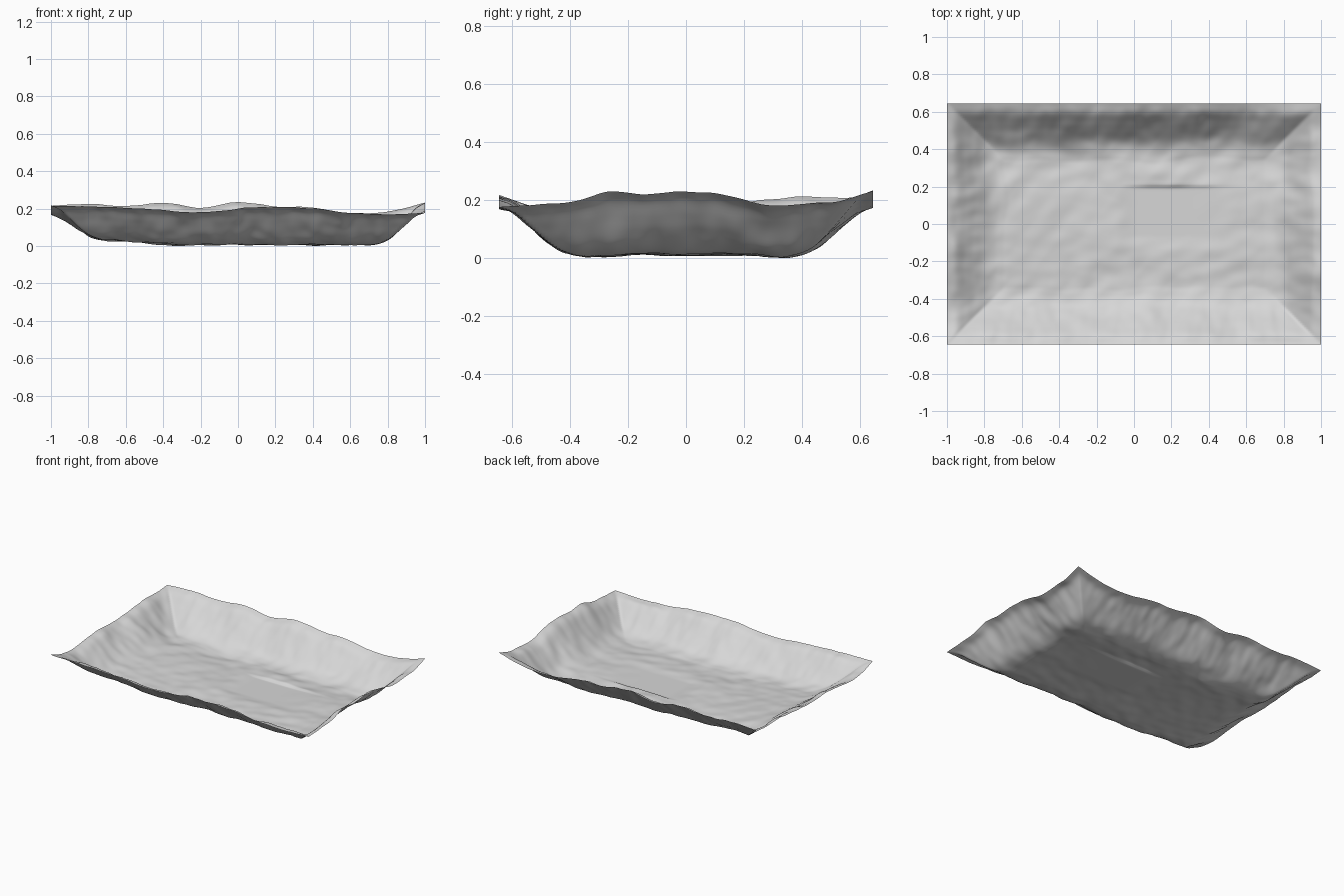
import bpy
import bmesh
from mathutils import Vector, noise

cube = bpy.data.objects.get("Cube")
if cube:
    bpy.data.objects.remove(cube, do_unlink=True)

HX, HY = 1.0, 0.645

# Wall height, as a share of the rim, at even steps of 0.05 in from the edge
WALL = [1.0, 0.88, 0.62, 0.36, 0.16, 0.05, 0.0]

# Wavy rim heights, left to right or front to back
FRONT = [.215, .212, .205, .192, .18, .2, .21, .2, .178, .17, .177]
BACK = [.215, .225, .215, .23, .205, .235, .212, .205, .178, .185, .232]
RIGHT = [.177, .185, .195, .23, .22, .23, .22, .188, .185, .195, .232]
LEFT = [.218, .178, .17, .18, .19, .19, .19, .2, .213, .208, .215]


def sample(values, t):
    """Smooth curve through evenly spaced values, with t from 0 to 1."""
    n = len(values) - 1
    p = min(max(t, 0), 1) * n
    i = min(int(p), n - 1)
    f = p - i
    a, b = values[i], values[i + 1]
    m0 = (b - values[i - 1]) / 2 if i > 0 else b - a
    m1 = (values[i + 2] - a) / 2 if i + 2 <= n else b - a
    return (a + m0 * f + (3 * (b - a) - 2 * m0 - m1) * f * f
            + (m0 + m1 - 2 * (b - a)) * f ** 3)


def smooth(a, b, v):
    t = min(max((v - a) / (b - a), 0), 1)
    return t * t * (3 - 2 * t)


def floor_height(x, y):
    """Crumpled floor, raised in the middle, with one flat sunken patch."""
    crumple = noise.noise(Vector((x * 4 - y * 2, y * 5, 2)))
    fine = noise.noise(Vector((x * 9 - y * 7, y * 11 + x * 4, 5)))
    edge = smooth(0.1, 0.36, abs(y))
    z = 0.026 - 0.01 * edge + (0.006 + 0.002 * edge) * crumple
    z += (0.004 + 0.003 * edge) * fine
    z += 0.022 * smooth(0.3, 0.75, -x)
    # Low ridge behind the patch
    z += 0.008 * smooth(-0.05, 0.1, x) * smooth(0.5, 0.25, x) \
        * smooth(0.15, 0.2, y) * smooth(0.4, 0.25, y)
    patch = (smooth(-0.1, 0.02, x) * smooth(0.65, 0.27, x)
             * smooth(-0.14, -0.06, y) * smooth(0.21, 0.19, y))
    return z * (1 - patch) + 0.017 * patch


def tray_height(x, y):
    dx, dy = HX - abs(x), HY - abs(y)
    d = max(min(dx, dy), 0)
    if dy < dx:
        rim, along, half, side = (BACK if y > 0 else FRONT), x, HX, y > 0
    else:
        rim, along, half, side = (RIGHT if x > 0 else LEFT), y, HY, 2 + (x > 0)
    # Waves and ripples run along the walls and fade out at the mitred corners
    fade = smooth(0, 0.12, abs(dx - dy))
    wave = noise.noise(Vector((along * 4, side * 5.7, 1)))
    w = sample(WALL, d * (1 + 0.12 * wave * fade) / 0.3)
    top = sample(rim, 0.5 + 0.5 * along / max(half - d, 0.01))
    ripple = noise.noise(Vector((along * 8, d * 6, side * 7.3)))
    ripple += 0.4 * noise.noise(Vector((along * 17, d * 12, side * 3.1)))
    bulge = 0.005 + 0.01 * smooth(0, 0.06, d)
    bulge *= smooth(0.28, 0.12, d)
    return floor_height(x, y) * (1 - w) + top * w + bulge * ripple * fade


# Crumpled sheet tray
bm = bmesh.new()
bmesh.ops.create_grid(bm, x_segments=186, y_segments=120, size=1)
for v in bm.verts:
    v.co.y *= HY
    v.co.z = tray_height(v.co.x, v.co.y)
low = min(v.co.z for v in bm.verts)
for v in bm.verts:
    v.co.z -= low * (1 - smooth(0.02, 0.1, v.co.z))
for f in bm.faces:
    f.smooth = True
mesh = bpy.data.meshes.new("tray_sheet")
bm.to_mesh(mesh)
bm.free()
tray = bpy.data.objects.new("tray_sheet", mesh)
bpy.context.collection.objects.link(tray)

# Plain light grey
grey = bpy.data.materials.new("light_grey")
grey.use_nodes = True
colour = (0.68, 0.68, 0.68, 1)
grey.diffuse_color = colour
grey.node_tree.nodes["Principled BSDF"].inputs["Base Color"].default_value = colour
mesh.materials.append(grey)
